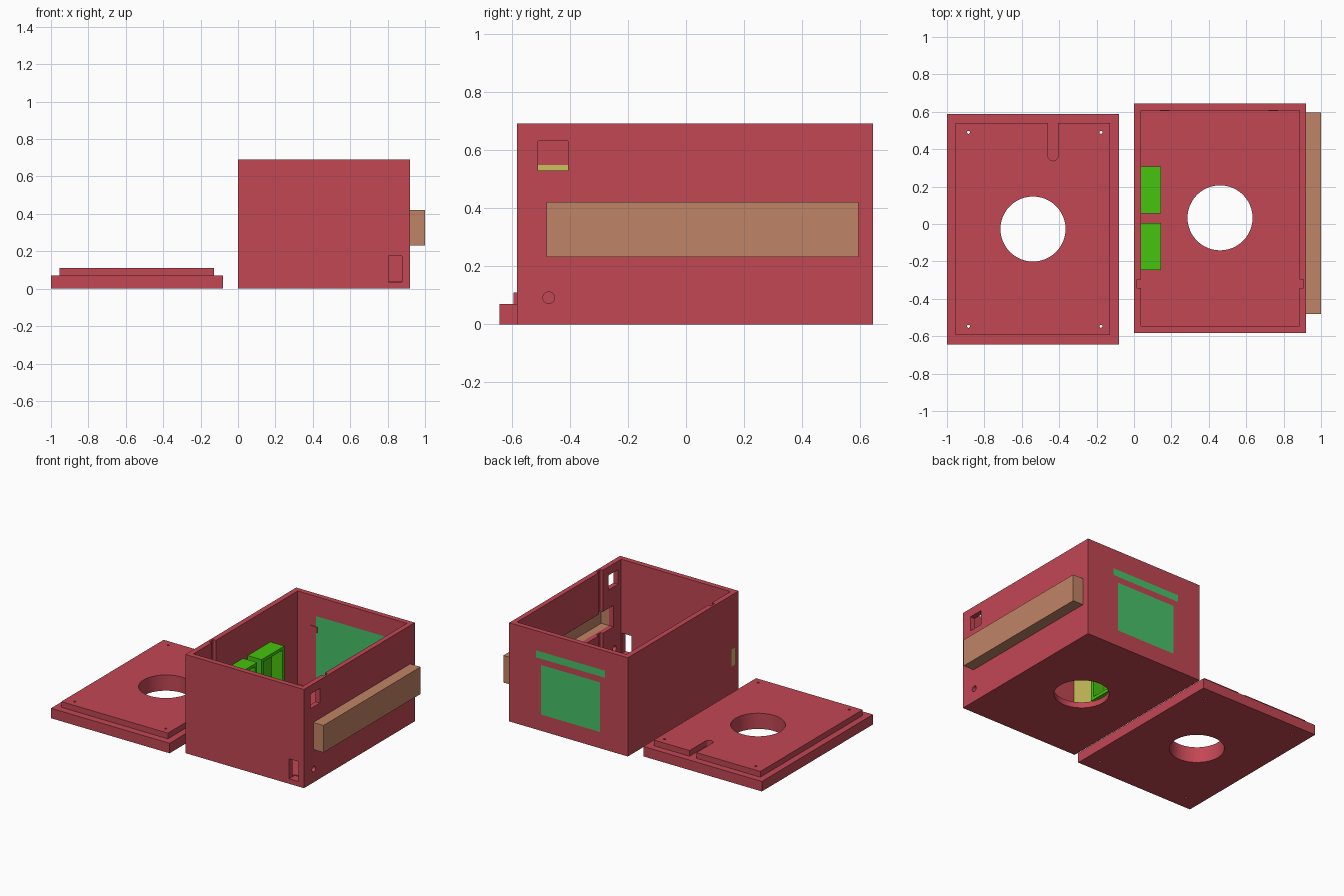
import bpy

if "Cube" in bpy.data.objects:
    bpy.data.objects.remove(bpy.data.objects["Cube"])


def material(name, r, g, b):
    lin = [(c / 255 / 12.92) if c < 10 else ((c / 255 + 0.055) / 1.055) ** 2.4 for c in (r, g, b)]
    m = bpy.data.materials.new(name)
    m.diffuse_color = (*lin, 1)
    m.use_nodes = True
    m.node_tree.nodes["Principled BSDF"].inputs["Base Color"].default_value = m.diffuse_color
    return m


RED = material("red_plastic", 194, 71, 84)
TAN = material("tan_diffuser", 192, 132, 102)
LIME = material("lime_holder", 70, 195, 14)
GREEN = material("screen_green", 72, 192, 105)
YELLOW = material("yellow_board", 203, 193, 92)


def block(name, x, y, z, mat=None):
    """Axis-aligned box from (min, max) ranges."""
    bpy.ops.mesh.primitive_cube_add(size=1, location=[sum(r) / 2 for r in (x, y, z)])
    ob = bpy.context.object
    ob.name = name
    ob.scale = [r[1] - r[0] for r in (x, y, z)]
    bpy.ops.object.transform_apply(location=True, rotation=True, scale=True)
    if mat:
        ob.data.materials.append(mat)
    return ob


def rod(center, radius, depth, rotation=(0, 0, 0), sides=48):
    bpy.ops.mesh.primitive_cylinder_add(vertices=sides, radius=radius, depth=depth,
                                        location=center, rotation=rotation)
    return bpy.context.object


def boolean(ob, tool, operation="DIFFERENCE"):
    mod = ob.modifiers.new("bool", "BOOLEAN")
    mod.operation = operation
    mod.solver = "EXACT"
    mod.object = tool
    with bpy.context.temp_override(object=ob, active_object=ob, selected_objects=[ob]):
        bpy.ops.object.modifier_apply(modifier=mod.name)
    bpy.data.objects.remove(tool, do_unlink=True)


def cut(ob, x, y, z):
    boolean(ob, block("cutter", x, y, z))


def smooth(ob):
    bpy.ops.object.select_all(action="DESELECT")
    ob.select_set(True)
    bpy.context.view_layer.objects.active = ob
    bpy.ops.object.shade_smooth_by_angle()


# Open case: shell with floor hole
case = block("case", (0, 0.92), (-0.583, 0.645), (0, 0.692), RED)
cut(case, (0.037, 0.885), (-0.546, 0.608), (0.04, 0.8))
boolean(case, rod((0.46, 0.033, 0), 0.174, 0.3))

# Divider grooves in both side walls
for x in ((0.015, 0.06), (0.86, 0.905)):
    cut(case, x, (-0.342, -0.298), (0.04, 0.8))

# Ports: square window and round hole in the right wall, tall slot in the front
cut(case, (0.86, 1), (-0.51, -0.407), (0.53, 0.632))
boolean(case, rod((0.9, -0.473, 0.092), 0.02, 0.1, (0, 1.5708, 0), 32))
cut(case, (0.805, 0.878), (-0.7, -0.52), (0.035, 0.175))

# Openings for the light bar, screen and side board
bar_y, bar_z = (-0.46, 0.575), (0.25, 0.40)
cut(case, (0.86, 1), bar_y, bar_z)
screen_x, screen_z = (0.178, 0.711), (0.10, 0.554)
window = ((0.217, 0.673), (0.114, 0.462))
strip = (screen_x, (0.505, 0.554))
cut(case, screen_x, (0.58, 0.63), screen_z)
for px, pz in (window, strip):
    cut(case, px, (0.62, 0.7), pz)
board_y, board_z = (-0.546, -0.345), (0.15, 0.55)
port_y, port_z = (-0.545, -0.505), (0.19, 0.31)
cut(case, (0.015, 0.06), board_y, board_z)
cut(case, (-0.1, 0.03), port_y, port_z)
smooth(case)

# Screen: inner panel with two faces showing through the back wall
block("screen_panel", screen_x, (0.608, 0.63), screen_z, GREEN)
for name, (px, pz) in (("screen_window", window), ("screen_strip", strip)):
    block(name, px, (0.63, 0.645), pz, GREEN)

# Small lugs beside the screen
for i, x in enumerate((0.14, 0.72)):
    block(f"screen_lug_{i + 1}", (x, x + 0.05), (0.603, 0.609), (0.44, 0.48), RED)

# Side board and its connector port
block("side_board", (0.015, 0.037), board_y, board_z, YELLOW)
block("side_board_port", (0, 0.015), port_y, port_z, YELLOW)

# Hollow light bar on the right wall, open to the inside
bar = block("light_bar", (0.92, 1.0), (-0.48, 0.595), (0.232, 0.422), TAN)
cut(bar, (0.8, 0.98), bar_y, bar_z)

# Two open holders on the left wall
for i, y in enumerate((-0.247, 0.055)):
    holder = block(f"holder_{i + 1}", (0.037, 0.145), (y, y + 0.252), (0.19, 0.45), LIME)
    cut(holder, (0.06, 0.3), (y + 0.022, y + 0.23), (0.212, 0.428))

# Lid: base plate with a raised inner step, cable slot, round hole, screw holes
lid = block("lid", (-1, -0.08), (-0.643, 0.587), (0, 0.07), RED)
boolean(lid, block("step", (-0.955, -0.128), (-0.594, 0.54), (0.03, 0.11)), "UNION")
cut(lid, (-0.46, -0.406), (0.365, 0.8), (0.07, 0.2))
boolean(lid, rod((-0.433, 0.365, 0.12), 0.027, 0.1, sides=32))
boolean(lid, rod((-0.54, -0.027, 0.05), 0.174, 0.4))
for x in (-0.885, -0.177):
    for y in (-0.547, 0.49):
        boolean(lid, rod((x, y, 0.05), 0.008, 0.4, sides=16))
smooth(lid)
